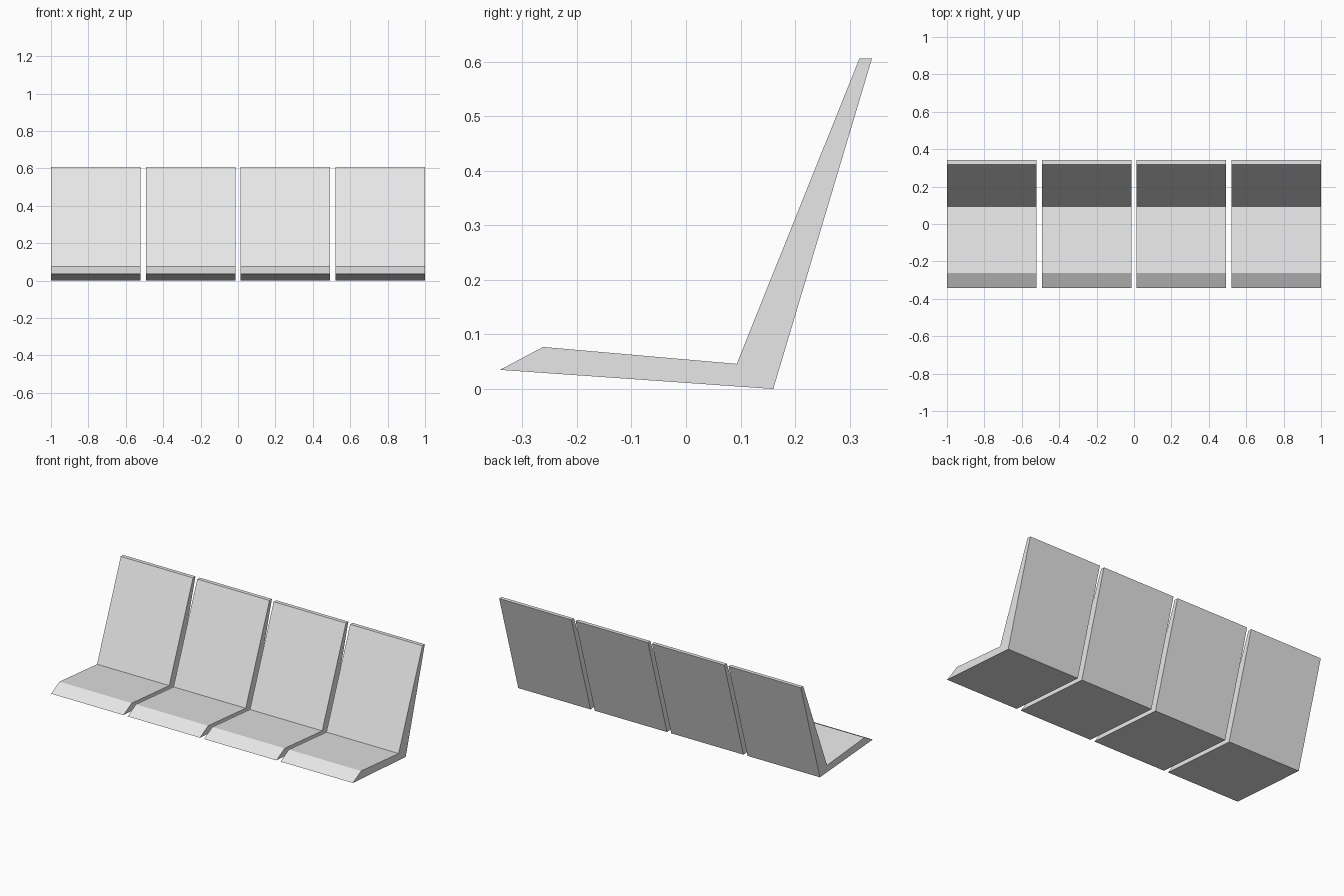
import bpy
import bmesh

# Remove the default object
cube = bpy.data.objects.get("Cube")
if cube:
    bpy.data.objects.remove(cube, do_unlink=True)

SEATS = 4
WIDTH = 0.479
PITCH = (2 - WIDTH) / (SEATS - 1)

# Side outline (y, z): front lip, seat top, backrest, underside
PROFILE = [(-0.341, 0.035), (-0.262, 0.077), (0.093, 0.046),
           (0.318, 0.606), (0.341, 0.606), (0.16, 0.0)]

# Plain light grey shell
grey = bpy.data.materials.new("light_grey")
grey.use_nodes = True
colour = (0.8, 0.8, 0.8, 1)
grey.diffuse_color = colour
grey.node_tree.nodes["Principled BSDF"].inputs["Base Color"].default_value = colour


def make_seat_mesh():
    """Extrude the side outline across the seat width."""
    bm = bmesh.new()
    side = bm.faces.new([bm.verts.new((-WIDTH / 2, y, z)) for y, z in PROFILE])
    swept = bmesh.ops.extrude_face_region(bm, geom=[side])["geom"]
    verts = [v for v in swept if isinstance(v, bmesh.types.BMVert)]
    bmesh.ops.translate(bm, verts=verts, vec=(WIDTH, 0, 0))
    bmesh.ops.recalc_face_normals(bm, faces=bm.faces[:])
    mesh = bpy.data.meshes.new("seat_shell")
    bm.to_mesh(mesh)
    bm.free()
    mesh.materials.append(grey)
    return mesh


# Row of identical seats
shell = make_seat_mesh()
for i in range(SEATS):
    seat = bpy.data.objects.new(f"seat_{i + 1}", shell)
    seat.location.x = (i - (SEATS - 1) / 2) * PITCH
    bpy.context.collection.objects.link(seat)
